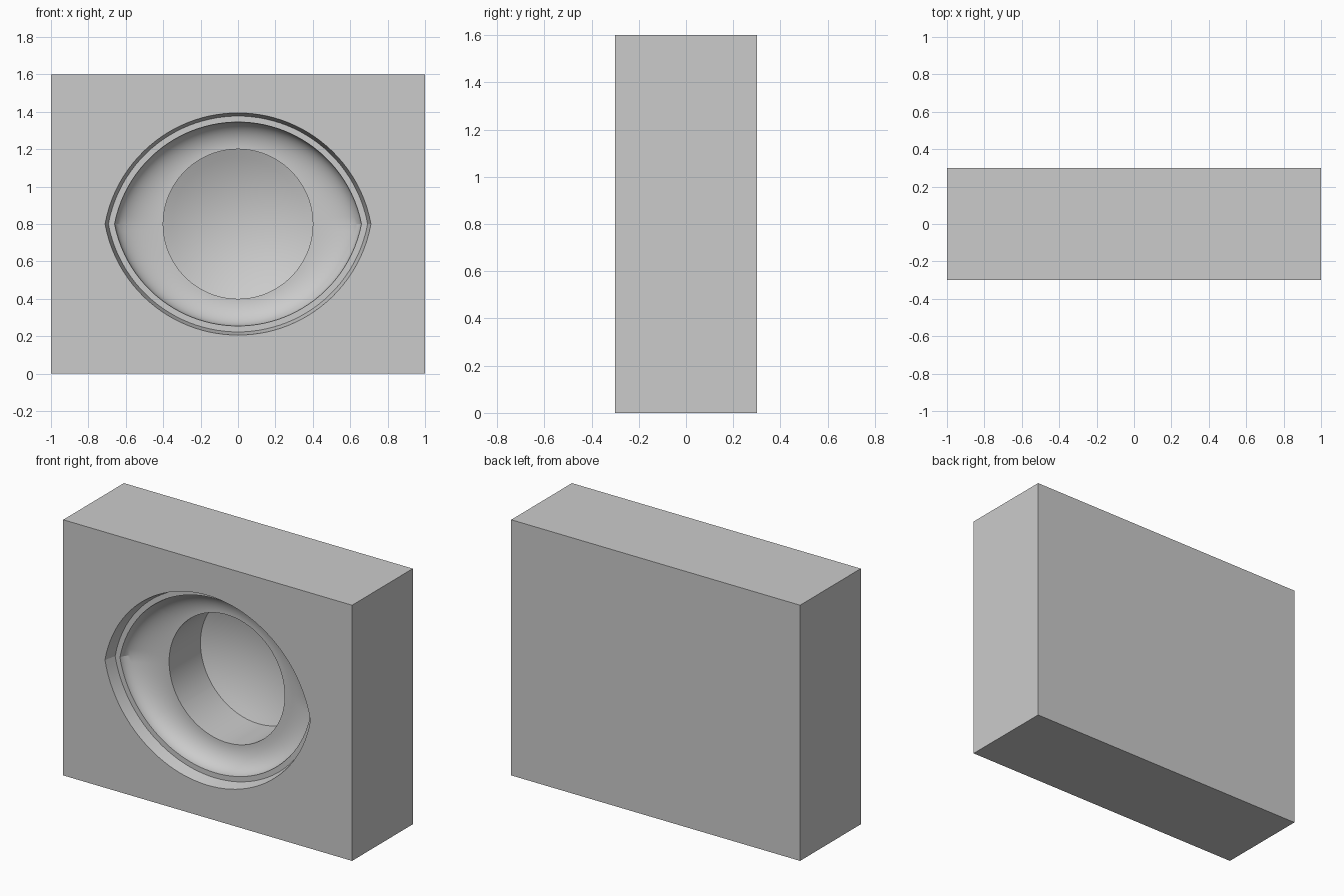
import bpy, bmesh
from math import sin, cos, pi, sqrt, atan2, radians, asin

if "Cube" in bpy.data.objects:
    bpy.data.objects.remove(bpy.data.objects["Cube"])

W, H, MID = 1.0, 0.8, 0.8          # half width, half height, centre height
FRONT, BACK = -0.3, 0.3
IRIS = 0.4

# Ray angles shared by every ring, including the block corners and eye tips
corner = atan2(H, W)
angles = [2 * pi * i / 96 for i in range(96)]
angles += [corner, pi - corner, pi + corner, 2 * pi - corner]
angles.sort()


def rect(a):
    return min(W / max(abs(cos(a)), 1e-6), H / max(abs(sin(a)), 1e-6))


def lens(a, half_w, half_h):
    """Polar radius of an eye outline made of two circular arcs."""
    r = (half_w ** 2 + half_h ** 2) / (2 * half_h)
    c = r - half_h
    return -c * abs(sin(a)) + sqrt(r * r - (c * cos(a)) ** 2)


bm = bmesh.new()


def ring(radius, y):
    return [bm.verts.new((radius(a) * cos(a), y, MID + radius(a) * sin(a)))
            for a in angles]


# Block side and front face, sloped eyelid wall, flat eyelid rim
rings = [ring(rect, BACK), ring(rect, FRONT),
         ring(lambda a: lens(a, 0.711, 0.594), FRONT),
         ring(lambda a: lens(a, 0.693, 0.577), FRONT + 0.075)]

# Concave bowl blending from the eye outline to the iris circle
STEPS = 16
for i in range(STEPS + 1):
    t = pi / 2 * i / STEPS
    rings.append(ring(lambda a: IRIS + (lens(a, 0.66, 0.545) - IRIS) * cos(t),
                      FRONT + 0.075 + 0.115 * sin(t)))

# Iris well with a shallow spherical floor
R = 0.93
edge = asin(IRIS / R)
for i in range(8):
    t = edge * (1 - i / 8)
    rings.append(ring(lambda a: R * sin(t),
                      FRONT + 0.5 + R * (cos(t) - cos(edge))))

n = len(angles)
for lo, hi in zip(rings, rings[1:]):
    for i in range(n):
        j = (i + 1) % n
        bm.faces.new((lo[i], lo[j], hi[j], hi[i]))

# Floor centre and closed back
tip = bm.verts.new((0, FRONT + 0.5 + R * (1 - cos(edge)), MID))
for i in range(n):
    bm.faces.new((rings[-1][i], rings[-1][(i + 1) % n], tip))
bm.faces.new(rings[0])

bmesh.ops.recalc_face_normals(bm, faces=bm.faces)
mesh = bpy.data.meshes.new("hollow_eye_block")
bm.to_mesh(mesh)
bm.free()
block = bpy.data.objects.new("hollow_eye_block", mesh)
bpy.context.collection.objects.link(block)
bpy.context.view_layer.objects.active = block
block.select_set(True)
bpy.ops.object.shade_smooth_by_angle(angle=radians(15))
